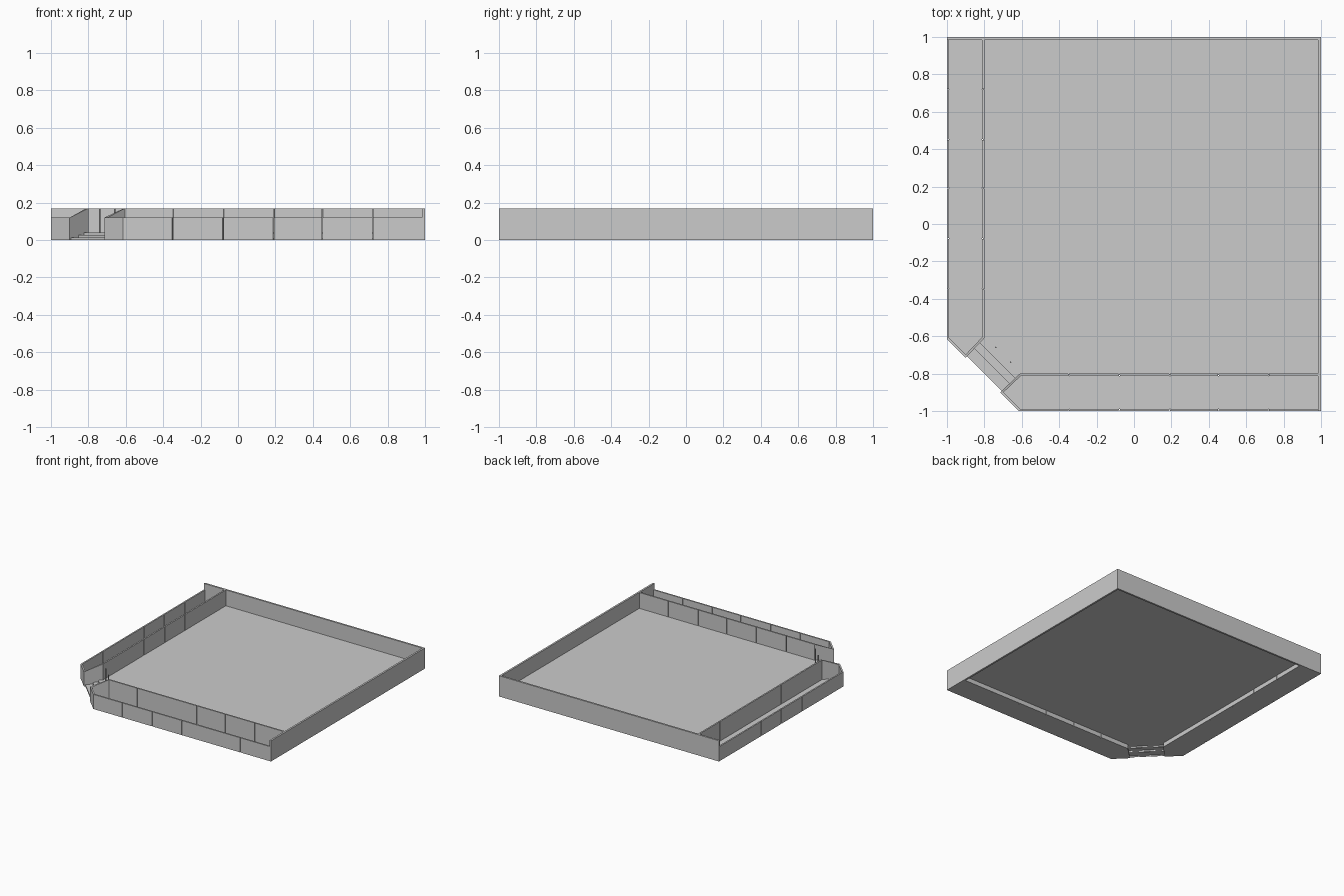
import bpy, bmesh
from mathutils import Vector

if "Cube" in bpy.data.objects:
    bpy.data.objects.remove(bpy.data.objects["Cube"])

LOW, HIGH, DECK = 0.12, 0.17, 0.04
THICK = 0.012
EDGE = 0.985          # inner face of the back and side walls
JOINTS = [-0.35, -0.08, 0.19, 0.45, 0.72]
GAP = 0.004

concrete = bpy.data.materials.new("concrete_grey")
concrete.use_nodes = True
concrete.diffuse_color = (0.6, 0.6, 0.6, 1)
concrete.node_tree.nodes["Principled BSDF"].inputs["Base Color"].default_value = (0.6, 0.6, 0.6, 1)


def finish(name, bm):
    bmesh.ops.recalc_face_normals(bm, faces=bm.faces)
    mesh = bpy.data.meshes.new(name)
    bm.to_mesh(mesh)
    bm.free()
    mesh.materials.append(concrete)
    obj = bpy.data.objects.new(name, mesh)
    bpy.context.collection.objects.link(obj)
    return obj


def add_prism(bm, points, base, tops):
    """Prism over a plan outline, with its own top height at each point."""
    low = [bm.verts.new((x, y, base)) for x, y in points]
    high = [bm.verts.new((x, y, z)) for (x, y), z in zip(points, tops)]
    bm.faces.new(low)
    bm.faces.new(high)
    n = len(points)
    for i in range(n):
        j = (i + 1) % n
        bm.faces.new((low[i], low[j], high[j], high[i]))


def slab(name, points, base, top):
    bm = bmesh.new()
    add_prism(bm, points, base, [top] * len(points))
    return finish(name, bm)


def rect(x0, x1, y0, y1):
    return [(x0, y0), (x1, y0), (x1, y1), (x0, y1)]


def inset_path(path):
    """Offset an open path to its left by the wall thickness, with mitred corners."""
    pts = [Vector(p) for p in path]
    dirs = [(b - a).normalized() for a, b in zip(pts, pts[1:])]
    normals = [Vector((-d.y, d.x)) for d in dirs]
    result = []
    for i, p in enumerate(pts):
        a, b = normals[max(i - 1, 0)], normals[min(i, len(normals) - 1)]
        result.append(p + (a + b) * THICK / (1 + a.dot(b)))
    return result


def planter(prefix, swap):
    """Raised planter along the side; swapping x and y gives the front one."""
    path = [(-1, EDGE), (-1, -0.615), (-0.9, -0.715), (-0.8, -0.61), (-0.8, EDGE)]
    heights = [LOW, LOW, LOW, HIGH, HIGH]
    names = ["outer_wall", "corner_wall", "end_wall", "inner_wall"]
    outer, inner = [Vector(p) for p in path], inset_path(path)

    def place(points):
        return [(p[1], p[0]) if swap else (p[0], p[1]) for p in points]

    for i, name in enumerate(names):
        bm = bmesh.new()
        # Long walls are split into panels by narrow joints
        cuts = [0, 1]
        if i in (0, 3):
            start, run = outer[i].y, outer[i + 1].y - outer[i].y
            half = GAP / 2 / abs(run)
            fractions = sorted((y - start) / run for y in JOINTS)
            cuts = [0] + [f + s for f in fractions for s in (-half, half)] + [1]
        for f, g in zip(cuts[::2], cuts[1::2]):
            corners = [outer[i].lerp(outer[i + 1], f), outer[i].lerp(outer[i + 1], g),
                       inner[i].lerp(inner[i + 1], g), inner[i].lerp(inner[i + 1], f)]
            rise = heights[i + 1] - heights[i]
            za, zb = heights[i] + rise * f, heights[i] + rise * g
            add_prism(bm, place(corners), 0, [za, zb, zb, za])
        finish(prefix + "_planter_" + name, bm)
    slab(prefix + "_planter_base", place(inner), 0, 0.01)


planter("side", False)
planter("front", True)

# Tall plain walls on the two closed sides
slab("back_wall", rect(-1, 1, EDGE, 1), 0, HIGH)
slab("left_wall", rect(EDGE, 1, -1, EDGE), 0, HIGH)

# Deck, ending at the stair opening
slab("deck", [(EDGE, EDGE), (-0.805, EDGE), (-0.805, -0.61), (-0.825, -0.635),
              (-0.635, -0.825), (-0.61, -0.805), (EDGE, -0.805)], DECK - 0.005, DECK)


def across(s0, s1):
    """Diagonal strip across the corner between two values of x + y."""
    w = 0.19
    return [((s + d) / 2, (s - d) / 2) for s, d in ((s0, -w), (s0, w), (s1, w), (s1, -w))]


# Corner steps: a riser and a tread each
RISERS = [-1.60, -1.52, -1.46]
for i, s in enumerate(RISERS):
    top = DECK * (i + 1) / 3
    slab("step_riser", across(s, s + 0.006), DECK * i / 3, top)
    if i < 2:
        slab("step_tread", across(s, RISERS[i + 1]), top - 0.004, top)

# Slim posts at the head of the steps
for x, y in ((-0.74, -0.66), (-0.66, -0.74)):
    bpy.ops.mesh.primitive_cylinder_add(vertices=12, radius=0.004, depth=HIGH - DECK,
                                        location=(x, y, (HIGH + DECK) / 2))
    post = bpy.context.object
    post.name = "stair_post"
    post.data.materials.append(concrete)
    bpy.ops.object.shade_smooth_by_angle()
